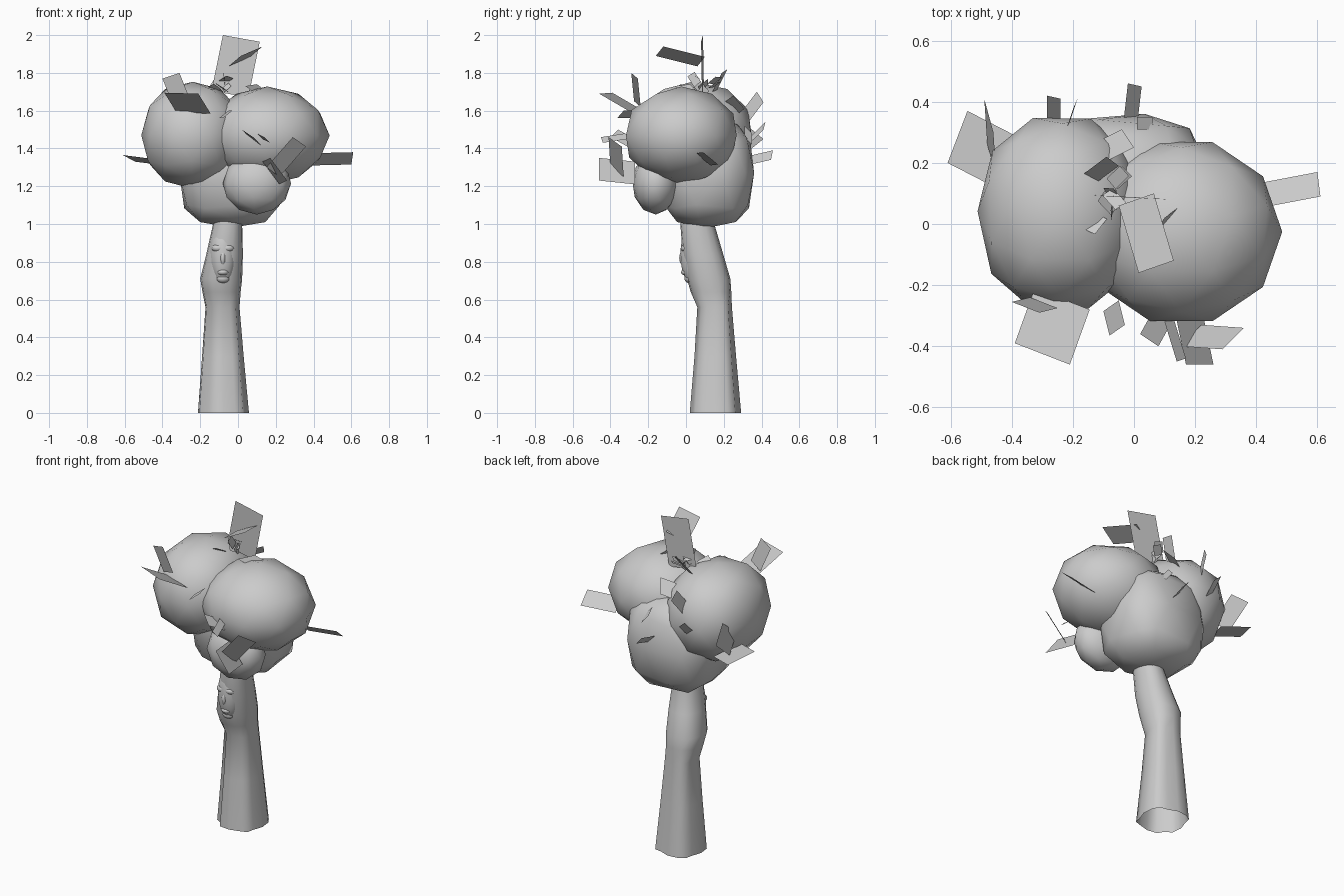
import bpy, math, random
from mathutils import Vector, Matrix

random.seed(4)


def make(name, verts, faces, smooth=True):
    me = bpy.data.meshes.new(name)
    me.from_pydata([tuple(v) for v in verts], [], faces)
    ob = bpy.data.objects.new(name, me)
    bpy.context.collection.objects.link(ob)
    for p in me.polygons:
        p.use_smooth = smooth
    return ob


def power(v, e):
    return math.copysign(abs(v) ** e, v)


# Trunk: open gnarled tube lofted through squarish rings (z, x min, x max, y min, y max)
rings = [(0.0, -0.212, 0.058, 0.02, 0.292), (0.3, -0.19, 0.03, 0.045, 0.265),
         (0.56, -0.172, 0.008, 0.06, 0.243), (0.64, -0.188, 0.014, 0.025, 0.24),
         (0.71, -0.2, 0.022, 0.005, 0.235), (0.84, -0.168, 0.026, -0.018, 0.197),
         (1.0, -0.132, 0.022, -0.03, 0.15), (1.08, -0.12, 0.02, -0.025, 0.15)]
N = 16
verts = []
for z, x0, x1, y0, y1 in rings:
    square = 0.74 if z < 0.6 else 0.88
    for i in range(N):
        a = math.tau * i / N
        # the front left corner is cut back, the others are ribs with grooves between
        gnarl = 1.0 if z > 0.6 else {10: 0.84, 3: 0.88, 7: 0.9, 15: 0.9, 13: 0.93}.get(i, 1.0)
        verts.append(((x0 + x1) / 2 + (x1 - x0) / 2 * gnarl * power(math.cos(a), square),
                      (y0 + y1) / 2 + (y1 - y0) / 2 * gnarl * power(math.sin(a), square), z))
faces = [(r * N + i, r * N + (i + 1) % N, (r + 1) * N + (i + 1) % N, (r + 1) * N + i)
         for r in range(len(rings) - 1) for i in range(N)]
make("trunk", verts, faces)


# Rounded blobs; boxy below 1 pushes an ellipsoid towards a box
def blob(name, loc, radii, sub=2, turn=0.0, boxy=1.0):
    bpy.ops.mesh.primitive_ico_sphere_add(subdivisions=sub, radius=1, location=loc)
    ob = bpy.context.object
    ob.name = name
    ob.data.transform(Matrix.Rotation(turn, 4, 'Z'))
    for v in ob.data.vertices:
        v.co = [power(c, boxy) * r for c, r in zip(v.co, radii)]
    bpy.ops.object.shade_smooth()
    return ob


# Foliage masses
blob("foliage_left", (-0.24, 0.035, 1.47), (0.272, 0.325, 0.283), 2, 0.3, 0.9)
blob("foliage_right", (0.155, -0.025, 1.468), (0.33, 0.308, 0.26), 2, 0.314)
blob("foliage_back", (-0.035, 0.112, 1.27), (0.28, 0.25, 0.29), 2, 0.5, 0.68)
blob("foliage_front", (0.1, -0.16, 1.215), (0.182, 0.125, 0.165), 2, 0.2)

# Face in low relief on the front of the trunk
blob("face_mask", (-0.08, 0.04, 0.84), (0.07, 0.07, 0.165), 3)
blob("nose", (-0.08, -0.006, 0.82), (0.018, 0.03, 0.045), 3)
blob("lips", (-0.08, 0.0, 0.745), (0.03, 0.026, 0.018), 3)
blob("chin", (-0.08, 0.018, 0.712), (0.035, 0.026, 0.025), 3)
for side in (-1, 1):
    blob("brow", (-0.08 + side * 0.024, 0.0, 0.872), (0.036, 0.028, 0.022), 3)


# Leaf cards: parallelogram from three corners in order
def leaf(name, a, b, c):
    a, b, c = Vector(a), Vector(b), Vector(c)
    make(name, (a, b, c, a + c - b), [(0, 1, 2, 3)], False)


top_and_side = [
    ((-0.08, 0.09, 2.0), (0.115, 0.08, 1.965), (0.055, 0.085, 1.67)),
    ((-0.05, 0.06, 1.835), (0.065, 0.10, 1.885), (0.13, -0.12, 1.94)),
    ((0.60, 0.17, 1.315), (0.61, 0.09, 1.38), (0.40, 0.05, 1.375)),
    ((-0.39, 0.29, 1.31), (-0.545, 0.37, 1.33), (-0.61, 0.20, 1.365)),
    ((-0.49, 0.41, 1.45), (-0.46, 0.30, 1.54), (-0.45, 0.15, 1.42))]
front = [
    ((-0.39, -0.39, 1.695), (-0.21, -0.46, 1.69), (-0.145, -0.28, 1.585)),
    ((-0.40, -0.255, 1.77), (-0.31, -0.29, 1.80), (-0.25, -0.275, 1.65)),
    ((0.29, -0.41, 1.46), (0.36, -0.34, 1.41), (0.22, -0.33, 1.25)),
    ((0.17, -0.46, 1.35), (0.26, -0.46, 1.23), (0.22, -0.27, 1.21)),
    ((0.02, -0.36, 1.50), (0.08, -0.40, 1.46), (0.13, -0.31, 1.41)),
    ((0.10, -0.32, 1.48), (0.14, -0.45, 1.46), (0.17, -0.44, 1.43)),
    ((-0.05, -0.25, 1.60), (-0.03, -0.33, 1.60), (-0.08, -0.365, 1.56))]
back = [
    ((-0.02, 0.46, 1.39), (0.025, 0.45, 1.34), (0.01, 0.32, 1.31)),
    ((-0.285, 0.42, 1.54), (-0.24, 0.41, 1.50), (-0.24, 0.31, 1.40)),
    ((-0.225, 0.30, 1.60), (-0.20, 0.375, 1.70), (-0.185, 0.41, 1.645)),
    ((-0.12, 0.27, 1.58), (-0.04, 0.31, 1.61), (0.0, 0.25, 1.68)),
    ((-0.17, 0.16, 1.70), (-0.09, 0.22, 1.82), (-0.05, 0.19, 1.80)),
    ((0.08, -0.03, 1.70), (0.14, 0.05, 1.71), (0.10, 0.02, 1.74)),
    ((0.01, 0.31, 1.52), (0.06, 0.31, 1.46), (0.06, 0.35, 1.42))]
for group, cards in (("leaf_top", top_and_side), ("leaf_front", front), ("leaf_back", back)):
    for corners in cards:
        leaf(group, *corners)

# Small tuft of leaves where the foliage masses meet on top
for i in range(8):
    p = Vector((random.uniform(-0.1, -0.05), random.uniform(0.0, 0.16), random.uniform(1.69, 1.75)))
    u = Vector((random.uniform(-1, 1), random.uniform(-1, 1), 0.5)).normalized() * 0.07
    v = u.cross(Vector((random.uniform(-1, 1), random.uniform(-1, 1), 1))).normalized() * 0.045
    leaf("leaf_tuft", p, p + u, p + u + v)
